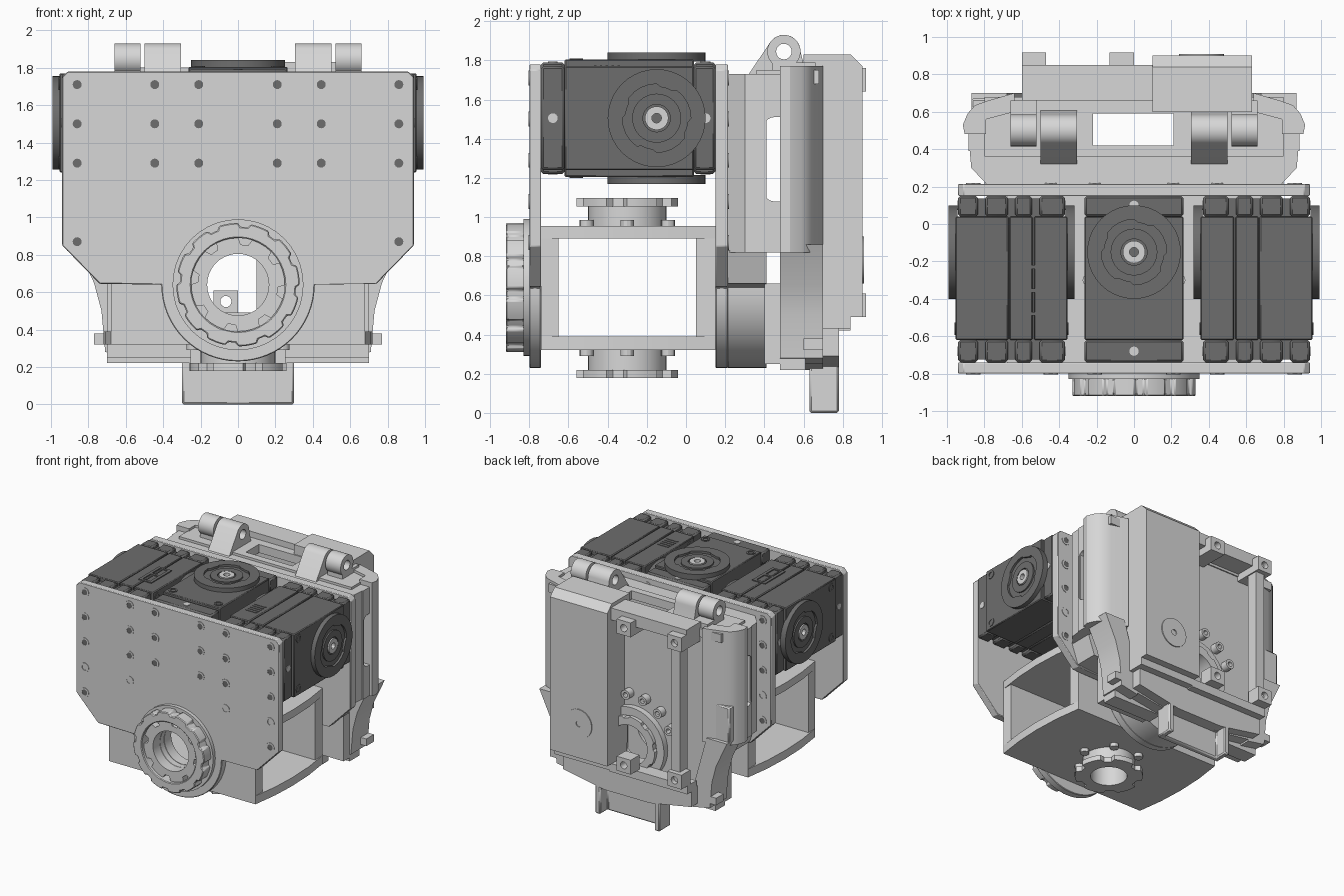
import bpy, bmesh, math
from mathutils import Matrix

old = bpy.data.objects.get("Cube")
if old:
    bpy.data.objects.remove(old, do_unlink=True)


def material(name, value):
    m = bpy.data.materials.new(name)
    m.use_nodes = True
    colour = (value, value, value, 1)
    m.diffuse_color = colour
    bsdf = next(n for n in m.node_tree.nodes if n.type == 'BSDF_PRINCIPLED')
    bsdf.inputs["Base Color"].default_value = colour
    return m


LIGHT = material("light grey", 0.68)
DARK = material("dark grey", 0.155)
TURN = {'x': Matrix(((0, 0, 1, 0), (1, 0, 0, 0), (0, 1, 0, 0), (0, 0, 0, 1))),
        'y': Matrix.Rotation(math.pi / 2, 4, 'X'),
        'z': Matrix.Identity(4)}
made = []


def prism(name, axis, a, b, loops, mat=LIGHT, place=None, bevel=0):
    """Extrude nested outlines from a to b along an axis; inner outlines are holes."""
    cu = bpy.data.curves.new(name, 'CURVE')
    cu.dimensions = '2D'
    cu.fill_mode = 'BOTH'
    cu.extrude = abs(b - a) / 2
    for loop in loops:
        sp = cu.splines.new('POLY')
        sp.points.add(len(loop) - 1)
        for p, (u, v) in zip(sp.points, loop):
            p.co = (u, v, 0, 1)
        sp.use_cyclic_u = True
    tmp = bpy.data.objects.new(name + " outline", cu)
    bpy.context.collection.objects.link(tmp)
    bpy.context.view_layer.update()
    dg = bpy.context.evaluated_depsgraph_get()
    me = bpy.data.meshes.new_from_object(tmp.evaluated_get(dg))
    bpy.data.objects.remove(tmp, do_unlink=True)
    mid = (a + b) / 2
    shift = Matrix.Translation([mid if axis == k else 0 for k in 'xyz'])
    me.transform((place or Matrix.Identity(4)) @ shift @ TURN[axis])
    bm = bmesh.new()
    bm.from_mesh(me)
    bmesh.ops.remove_doubles(bm, verts=bm.verts, dist=1e-4)
    bmesh.ops.dissolve_limit(bm, angle_limit=0.01, verts=bm.verts, edges=bm.edges)
    bmesh.ops.recalc_face_normals(bm, faces=bm.faces)
    bm.to_mesh(me)
    bm.free()
    me.materials.clear()
    me.materials.append(mat)
    ob = bpy.data.objects.new(name, me)
    bpy.context.collection.objects.link(ob)
    if bevel:
        mod = ob.modifiers.new("edge", 'BEVEL')
        mod.width, mod.segments, mod.limit_method = bevel, 1, 'ANGLE'
        mod.angle_limit = math.radians(40)
    made.append(ob)
    return ob


def rect(u0, u1, v0, v1):
    return [(u0, v0), (u1, v0), (u1, v1), (u0, v1)]


def arc(u, v, r, start, end, n=24):
    angles = [math.radians(start + (end - start) * i / n) for i in range(n + 1)]
    return [(u + r * math.cos(t), v + r * math.sin(t)) for t in angles]


def circle(u, v, r, n=40):
    return arc(u, v, r, 0, 360, n)[:-1]


def gear(u, v, r_out, r_in, teeth):
    pts = []
    step = 360 / teeth
    for i in range(teeth):
        pts += arc(u, v, r_out, i * step, (i + .6) * step, 4)
        pts += arc(u, v, r_in, (i + .68) * step, (i + .92) * step, 2)
    return pts


def flip(pts, s):
    return [(s * u, v) for u, v in pts]


HZ = .64        # height of the main pivot
bore = circle(0, HZ, .165)

# Front and back plates, with a round lobe at the pivot
outline = [(-.94, .85), (-.74, .645)] + arc(0, HZ, .41, 180, 360, 32) + \
          [(.74, .645), (.94, .85), (.94, 1.75), (.91, 1.78), (-.91, 1.78), (-.94, 1.75)]
spots = [(s * x, z) for s in (-1, 1) for x in (.86, .445, .21) for z in (1.71, 1.5, 1.29)]
spots += [(s * .86, .87) for s in (-1, 1)]
blind = [(s * x, 1.08) for s in (-1, 1) for x in (.86, .445)]
for name, y0, y1, face in (("front", -.80, -.74, -.80), ("back", .15, .215, .215)):
    prism(name + "_plate", 'y', y0, y1, [outline, bore], bevel=.012)
    rings = [circle(x, z, r, 16) for x, z in spots + blind for r in (.038, .024)]
    prism(name + "_screw_rims", 'y', face - .004, face + .004, rings)
    prism(name + "_screw_sockets", 'y', face - .002, face + .002,
          [circle(x, z, .024, 16) for x, z in spots], DARK)

# Front coupling wheel
prism("coupling_flange", 'y', -.83, -.80, [circle(0, HZ, .35), bore])
prism("coupling_rim", 'y', -.92, -.82, [gear(0, HZ, .33, .31, 12), circle(0, HZ, .25)], bevel=.006)
prism("coupling_core", 'y', -.89, -.82, [gear(0, HZ, .255, .215, 8), bore])

# Open box bracket with bowed ends
side = [(.68, -.74), (.71, -.52), (.72, -.30), (.71, -.07), (.68, .15)]
bowed = side + flip(side, -1)[::-1]
well = circle(0, -.30, .14)
for name, z0, z1 in (("bottom", .32, .39), ("top", .89, .955)):
    prism("bracket_" + name, 'z', z0, z1, [bowed, well])
for name, y0, y1 in (("front", -.74, -.65), ("back", .05, .15)):
    prism("bracket_" + name + "_wall", 'y', y0, y1, [rect(-.68, .68, .33, .945), bore])
for name, base, d in (("upper", .955, 1), ("lower", .32, -1)):
    prism(name + "_hub_neck", 'z', base - d * .01, base + d * .11, [circle(0, -.30, .20), well])
    prism(name + "_hub_disc", 'z', base + d * .10, base + d * .142, [gear(0, -.30, .26, .22, 6), well])
    prism(name + "_hub_bolts", 'z', base, base + d * .03,
          [circle(*p, .035, 12) for p in arc(0, -.30, .24, 0, 300, 5)])


# Servo motors, built around a local z axis and then turned into place
def servo(name, place):
    def part(suffix, a, b, loops, mat=DARK, bevel=0):
        prism(name + "_" + suffix, 'z', a, b, loops, mat, place, bevel)
    for i, (a, b) in enumerate(((-.30, -.12), (-.113, .01), (.017, .30))):
        part("case_%d" % i, a, b, [rect(-.265, .265, -.62, .04)], bevel=.006)
    part("core", -.27, .27, [rect(-.235, .235, -.725, .135)])
    for end, y0, y1 in (("rear", -.74, -.62), ("fore", .04, .15)):
        for i, (a, b) in enumerate(((-.285, -.15), (-.11, -.02), (.02, .14), (.18, .285))):
            part("%s_tab_%d" % (end, i), a, b, [rect(-.265, .265, y0, y1)], bevel=.012)
    for d, label in ((1, "output"), (-1, "idler")):
        part(label + "_horn", d * .29, d * .336, [circle(0, -.15, .25), gear(0, -.15, .175, .16, 4)])
        part(label + "_dial", d * .29, d * .318, [circle(0, -.15, .178), circle(0, -.15, .06)])
        part(label + "_collar", d * .30, d * .33, [circle(0, -.15, .125), circle(0, -.15, .07)])
        part(label + "_spindle", d * .29, d * .334, [circle(0, -.15, .06), circle(0, -.15, .025, 12)], LIGHT)
        pts = [(s * .21, y) for s in (-1, 1) for y in (-.14, -.56)]
        part(label + "_screws", d * .30, d * .305,
             [circle(x, y, r, 16) for x, y in pts for r in (.034, .02)])
        part(label + "_end_screws", d * .28, d * .289, [circle(0, y, .025, 16) for y in (.10, -.68)], LIGHT)


servo("middle_servo", Matrix.Translation((0, 0, 1.505)))
for s, label in ((1, "left"), (-1, "right")):
    servo(label + "_servo", Matrix.Translation((s * .655, 0, 1.505)) @ Matrix.Rotation(s * math.pi / 2, 4, 'Y'))
prism("cable_socket", 'z', 1.765, 1.778, [rect(-.58, -.46, -.49, -.22), rect(-.555, -.485, -.47, -.365),
                                          rect(-.555, -.485, -.345, -.24)], DARK)
prism("vent_slots", 'z', 1.768, 1.774,
      [rect(.40, .50, -.35 - i * .03, -.338 - i * .03) for i in range(5)], DARK)

# Rear housing: front shell, pivot drum and roof with a window
half = [(.79, .215), (.87, .30), (.88, .41)]
prism("housing_shell", 'z', .82, 1.73, [half + flip(half, -1)[::-1]], bevel=.006).modifiers.clear()
skirt = [(-.80, .83), (-.74, .66)] + arc(0, HZ, .41, 180, 360, 32) + [(.74, .66), (.80, .83)]
prism("housing_skirt", 'y', .215, .41, [skirt, bore])
prism("pivot_ring", 'y', .60, .72, [circle(0, HZ, .30), circle(0, HZ, .23)])
prism("pivot_ring_core", 'y', .60, .75, [gear(0, HZ, .235, .22, 8), bore])
prism("housing_roof", 'z', 1.68, 1.75, [rect(-.80, .80, .36, .68), rect(-.22, .21, .42, .59)])
prism("housing_back_wall", 'y', .60, .67, [rect(-.70, .70, .42, 1.75), bore])
prism("ring_bosses", 'y', .66, .73, [loop for p in arc(0, HZ, .40, 60, 150, 4)
                                     for loop in (circle(*p, .04, 16), circle(*p, .02, 12))])

# Mirrored housing sides and hinges
wing = [(.905, .48), (.915, .53), (.89, .59), (.85, .635), (.78, .66), (.64, .70), (.64, .60), (.79, .56), (.79, .48)]
flank = [(.87, .86), (.77, .65), (.73, .50), (.71, .28), (.55, .25), (.58, .5), (.68, .86)]
slot_frame = [(.39, .82), (.48, .82), (.48, 1.08)] + arc(.45, 1.13, .05, 270, 180, 6) + \
             arc(.45, 1.46, .05, 180, 90, 6) + [(.48, 1.51), (.48, 1.73), (.39, 1.73)]
lug = [(.30, 1.70), (.62, 1.70)] + arc(.50, 1.845, .085, 0, 140, 14)
pin = circle(.50, 1.845, .04, 20)
for s, label in ((1, "left"), (-1, "right")):
    def side_x(name, a, b, loops, **k):
        prism(label + "_" + name, 'x', min(s * a, s * b), max(s * a, s * b), loops, **k)
    prism(label + "_housing_wing", 'z', .82, 1.77, [flip(wing, s)])
    prism(label + "_housing_flank", 'y', .48, .70, [flip(flank, s)])
    side_x("slot_frame", .79, .885, [slot_frame])
    side_x("drum_cheek", .25, .70, [rect(.40, .50, .25, .66)])
    side_x("apron_cheek", .25, .70, [rect(.48, .61, .22, .44)])
    side_x("hinge_lug", .305, .50, [lug, pin])
    side_x("hinge_barrel", .52, .66, [circle(.50, 1.845, .085, 28), pin])
    side_x("hinge_foot", .52, .66, [rect(.44, .66, 1.70, 1.79)])
    side_x("side_tab", .68, .77, [rect(.60, .70, .32, .38)])

# Cover panel, open frame and latch block on the rear
cover = [(.64, .43), (.84, .43), (.84, .49), (.90, .49), (.90, 1.77), (.84, 1.83), (.60, 1.83), (.60, 1.74)]
prism("cover_panel", 'x', .10, .63, [cover])
prism("cover_button", 'y', .895, .908, [circle(.36, .78, .12), circle(.36, .78, .025, 12)])
prism("frame_top_rail", 'y', .66, .85, [rect(-.60, .12, 1.70, 1.80)])
prism("frame_side_bar", 'y', .78, .88, [rect(-.56, -.48, .50, 1.76)])
prism("frame_bottom_rail", 'y', .72, .84, [rect(-.60, .12, .42, .49)])
for i, x in enumerate((-.60, -.13)):
    for j, z in enumerate((.49, 1.64)):
        prism("frame_post_%d_%d" % (i, j), 'y', .66 if j else .80, .918,
              [rect(x, x + .13, z, z + .12), circle(x + .065, z + .06, .03, 16)])
prism("latch_block", 'y', .56, .67, [rect(-.87, -.67, .85, 1.15)], bevel=.01)

# Bottom apron and channel-shaped tail
apron = [(-.71, .29), (-.25, .22), (.25, .22), (.71, .29), (.71, .44), (-.71, .44)]
prism("apron", 'y', .60, .70, [apron])
prism("apron_rear", 'y', .70, .78, [[(.84 * x, z) for x, z in apron]])
prism("tail", 'z', 0, .30, [[(-.30, .63), (.30, .63), (.30, .78), (.25, .78), (.25, .68),
                             (-.25, .68), (-.25, .78), (-.30, .78)]], bevel=.01)

# Smooth the round parts, keep edges sharp
bpy.ops.object.select_all(action='DESELECT')
for ob in made:
    ob.select_set(True)
bpy.context.view_layer.objects.active = made[0]
bpy.ops.object.shade_smooth_by_angle(angle=math.radians(30))
